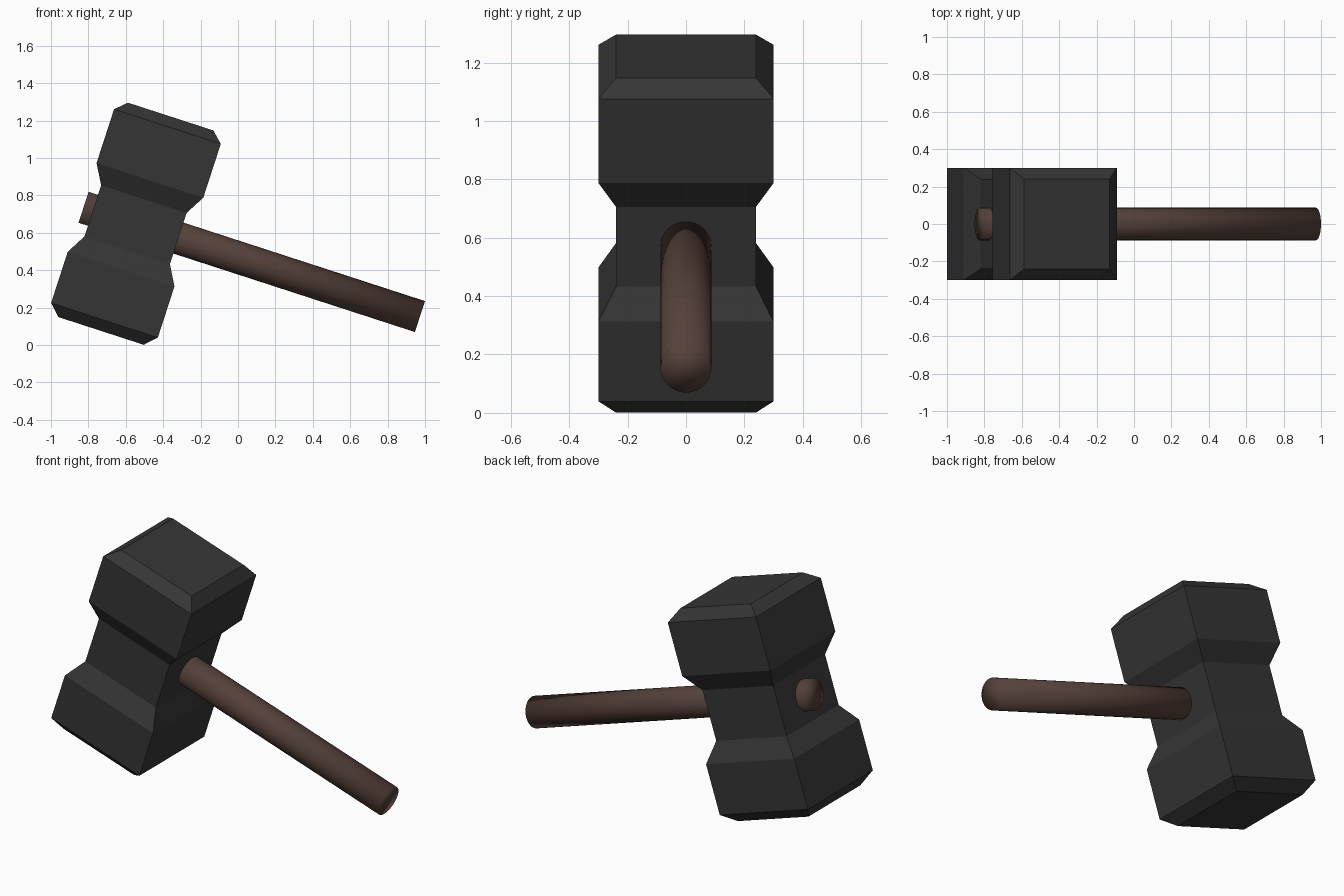
import bpy
import bmesh
import math
from mathutils import Matrix, Vector

if "Cube" in bpy.data.objects:
    bpy.data.objects.remove(bpy.data.objects["Cube"], do_unlink=True)

# Whole hammer leans about y, pivoting at the middle of the head
TILT = math.radians(18)
PIVOT = Vector((-0.547, 0, 0.646))
WIDE, NARROW = 0.30, 0.24


def make_material(name, rgb):
    mat = bpy.data.materials.new(name)
    mat.use_nodes = True
    mat.diffuse_color = (*rgb, 1)
    mat.node_tree.nodes["Principled BSDF"].inputs["Base Color"].default_value = (*rgb, 1)
    return mat


def finish(name, bm, mat, smooth=False):
    bmesh.ops.recalc_face_normals(bm, faces=bm.faces[:])
    for face in bm.faces:
        face.smooth = smooth
    mesh = bpy.data.meshes.new(name)
    bm.to_mesh(mesh)
    bm.free()
    mesh.materials.append(mat)
    obj = bpy.data.objects.new(name, mesh)
    obj.location = PIVOT
    obj.rotation_euler.y = TILT
    bpy.context.collection.objects.link(obj)
    return obj


iron = make_material("dark iron", (0.036, 0.036, 0.036))
wood = make_material("brown wood", (0.09, 0.052, 0.041))

# Head: square sections lofted along its length, with a pinched waist and chamfered ends
sections = [(-0.60, NARROW), (-0.54, WIDE), (-0.253, WIDE), (-0.146, NARROW),
            (0.141, NARROW), (0.246, WIDE), (0.549, WIDE), (0.605, NARROW)]
bm = bmesh.new()
rings = [[bm.verts.new((sx * r, sy * r, z))
          for sx, sy in ((-1, -1), (1, -1), (1, 1), (-1, 1))]
         for z, r in sections]
for low, high in zip(rings, rings[1:]):
    for i in range(4):
        j = (i + 1) % 4
        bm.faces.new((low[i], low[j], high[j], high[i]))
bm.faces.new(rings[0])
bm.faces.new(rings[-1])
finish("hammer_head", bm, iron)

# Handle: one round bar passing right through the waist
start, end = -0.293, 1.598
bm = bmesh.new()
bmesh.ops.create_cone(
    bm, cap_ends=True, segments=32, radius1=0.087, radius2=0.087, depth=end - start,
    matrix=Matrix.Translation(((start + end) / 2, 0, 0)) @ Matrix.Rotation(math.pi / 2, 4, "Y"))
finish("handle", bm, wood, smooth=True)
